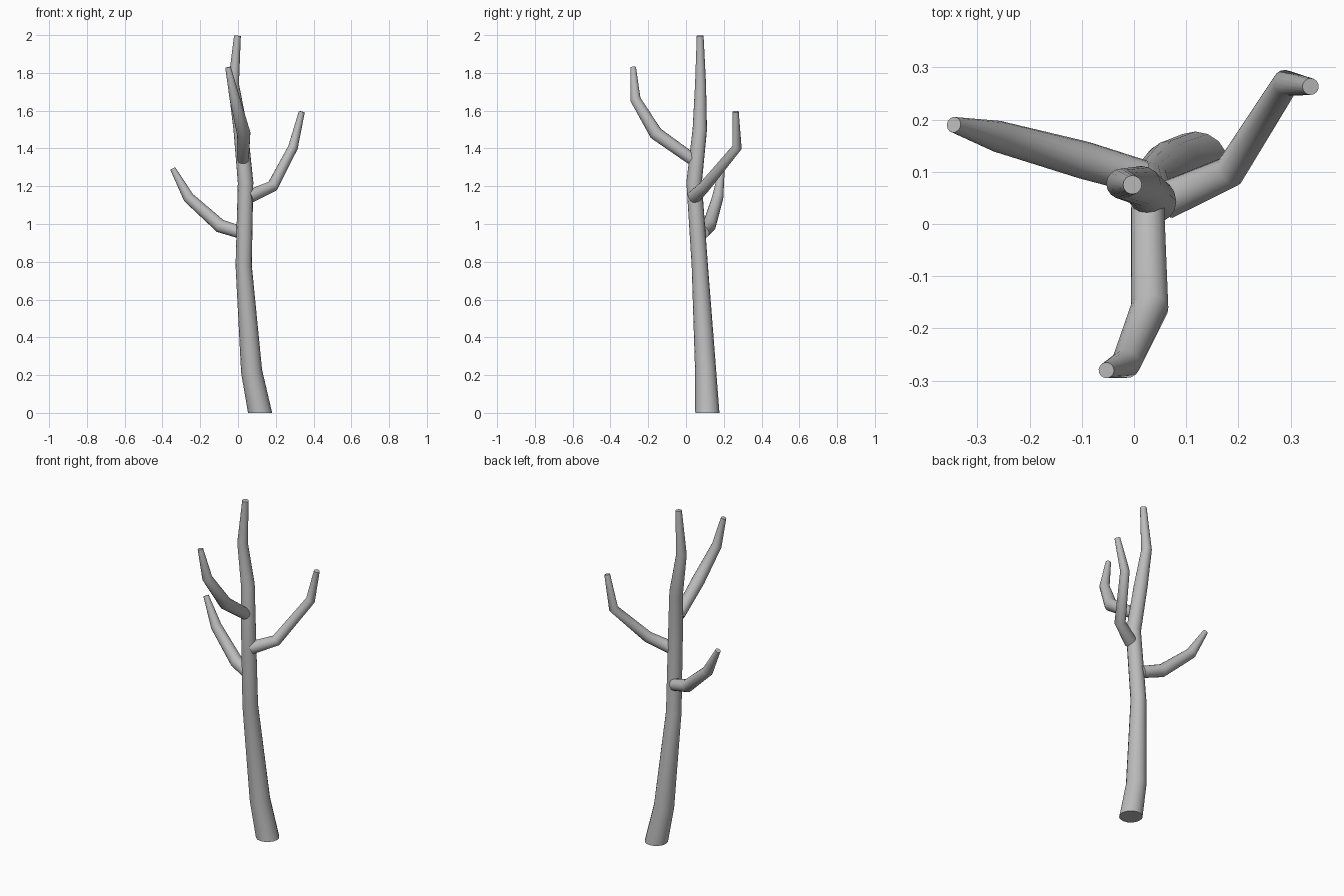
import bpy, bmesh, math
from mathutils import Vector

cube = bpy.data.objects.get("Cube")
if cube:
    bpy.data.objects.remove(cube, do_unlink=True)

SIDES = 16

bark = bpy.data.materials.new("grey_bark")
bark.use_nodes = True
GREY = (0.5, 0.5, 0.5, 1)
bark.diffuse_color = GREY
bark.node_tree.nodes["Principled BSDF"].inputs["Base Color"].default_value = GREY


def limb(name, path, start_dir=None):
    """Tapered tube through (x, y, z, radius) points, capped at both ends."""
    pts = [Vector(p[:3]) for p in path]
    segs = [(b - a).normalized() for a, b in zip(pts, pts[1:])]
    dirs = [start_dir or segs[0]]
    dirs += [(a + b).normalized() for a, b in zip(segs, segs[1:])] + [segs[-1]]
    bm = bmesh.new()
    rings, side = [], dirs[0].orthogonal().normalized()
    for p, d, row in zip(pts, dirs, path):
        # carry the ring orientation along so the tube does not twist
        side = (side - d * side.dot(d)).normalized()
        up = d.cross(side)
        angles = [math.tau * i / SIDES for i in range(SIDES)]
        rings.append([bm.verts.new(p + row[3] * (side * math.cos(a) + up * math.sin(a)))
                      for a in angles])
    for lo, hi in zip(rings, rings[1:]):
        for i in range(SIDES):
            j = (i + 1) % SIDES
            bm.faces.new((lo[i], lo[j], hi[j], hi[i]))
    bm.faces.new(rings[0][::-1])
    bm.faces.new(rings[-1])
    mesh = bpy.data.meshes.new(name)
    bm.to_mesh(mesh)
    bm.free()
    mesh.materials.append(bark)
    obj = bpy.data.objects.new(name, mesh)
    bpy.context.collection.objects.link(obj)
    bpy.ops.object.select_all(action="DESELECT")
    obj.select_set(True)
    bpy.context.view_layer.objects.active = obj
    bpy.ops.object.shade_smooth_by_angle(angle=math.radians(50))


# Trunk, leaning and narrowing upwards
limb("trunk", [(.117, .113, 0, .064), (.072, .104, .22, .056), (.03, .073, .78, .043),
               (.04, .043, 1.22, .041), (.014, .073, 1.5, .038),
               (-.024, .077, 1.74, .029), (-.003, .075, 1.997, .018)],
     Vector((0, 0, 1)))

# Three crooked branches
limb("front_branch", [(.026, .03, 1.345, .032), (.03, -.16, 1.48, .036),
                      (-.016, -.268, 1.66, .028), (-.053, -.28, 1.83, .015)])
limb("left_branch", [(.06, .045, 1.145, .036), (.183, .1, 1.2, .031),
                     (.291, .27, 1.405, .026), (.338, .263, 1.595, .016)])
limb("right_branch", [(.015, .09, .955, .033), (-.095, .122, .99, .036),
                      (-.262, .168, 1.14, .03), (-.345, .19, 1.293, .015)])
